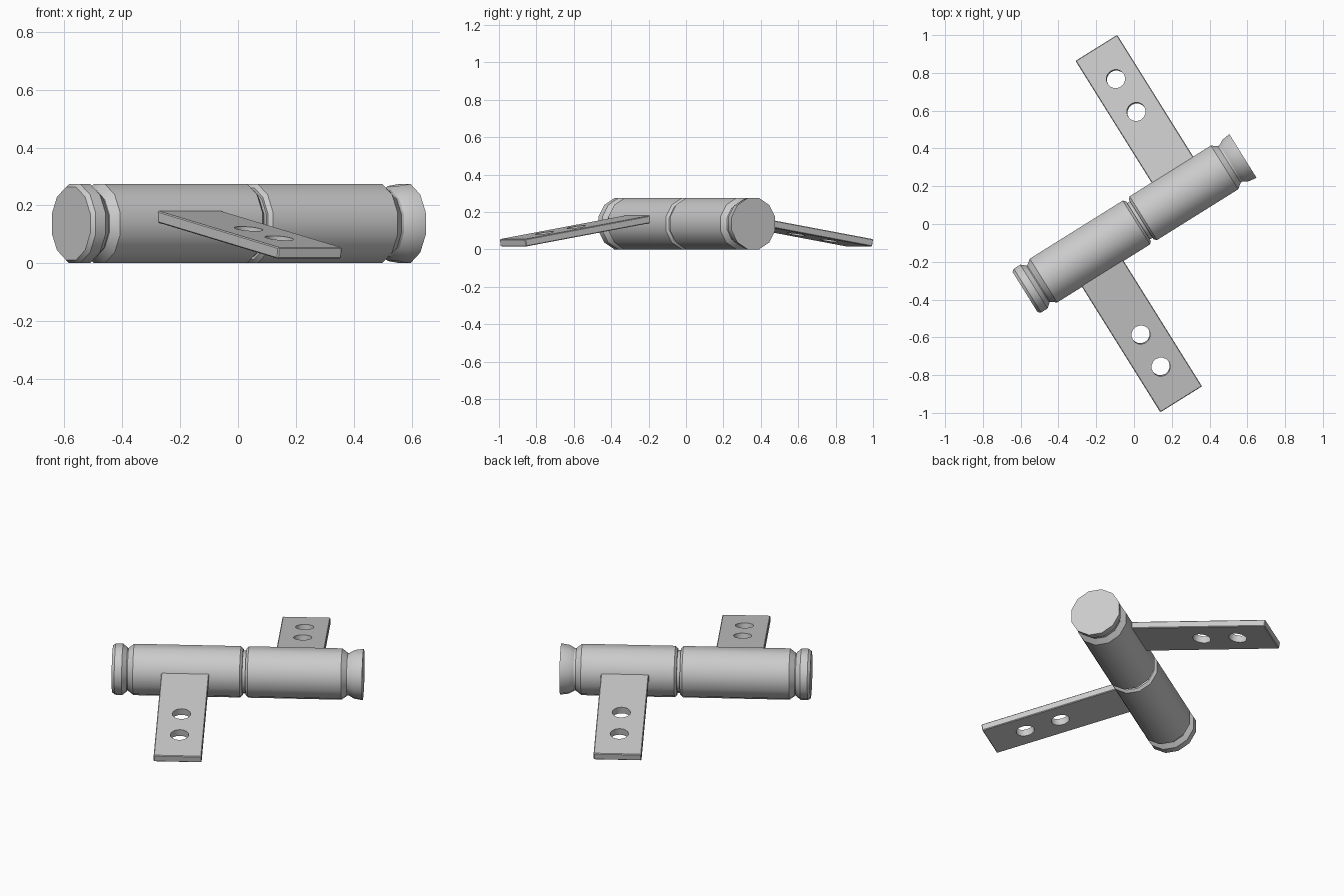
import bpy, bmesh
from math import pi, cos, sin, radians, atan
from mathutils import Matrix

if "Cube" in bpy.data.objects:
    bpy.data.objects.remove(bpy.data.objects["Cube"])

TURN = Matrix.Rotation(radians(32), 4, 'Z')   # whole hinge is turned about z
AXIS_Z = 0.1375
SIDES = 12


def make_object(name, bm):
    bmesh.ops.recalc_face_normals(bm, faces=bm.faces[:])
    mesh = bpy.data.meshes.new(name)
    bm.to_mesh(mesh)
    bm.free()
    ob = bpy.data.objects.new(name, mesh)
    bpy.context.collection.objects.link(ob)
    return ob


def activate(ob):
    bpy.ops.object.select_all(action='DESELECT')
    ob.select_set(True)
    bpy.context.view_layer.objects.active = ob


def lathe(name, profile):
    """Closed turned part along x from (position, radius) pairs."""
    bm = bmesh.new()
    rings = []
    for x, r in profile:
        angles = [2 * pi * (i + 0.5) / SIDES for i in range(SIDES)]
        rings.append([bm.verts.new((x, r * cos(a), r * sin(a))) for a in angles])
    for a, b in zip(rings, rings[1:]):
        for i in range(SIDES):
            j = (i + 1) % SIDES
            bm.faces.new((a[i], a[j], b[j], b[i]))
    bm.faces.new(rings[0])
    bm.faces.new(rings[-1])
    ob = make_object(name, bm)
    ob.matrix_world = TURN @ Matrix.Translation((0, 0, AXIS_Z))
    activate(ob)
    bpy.ops.object.shade_smooth_by_angle(angle=radians(33))


def leaf(name, u, side, end, holes):
    """Drilled strap sloping down from the barrel; side is +1 or -1 in y."""
    slope, thick, start = 0.16, 0.04, 0.06
    tilt = atan(slope)
    length = (end - start) / cos(tilt)
    # local frame: y runs along the strap, origin on its top tip edge
    bm = bmesh.new()
    bmesh.ops.create_cube(bm, size=1, matrix=Matrix.Translation((0, -side * length / 2, -thick / 2))
                          @ Matrix.Diagonal((0.26, length, thick, 1)))
    bmesh.ops.bevel(bm, geom=bm.edges[:], offset=0.004, segments=1, affect='EDGES')
    ob = make_object(name, bm)
    # screw holes
    bm = bmesh.new()
    for v in holes:
        y = -side * (end - v) / cos(tilt)
        bmesh.ops.create_cone(bm, cap_ends=True, segments=16, radius1=0.05, radius2=0.05,
                              depth=0.2, matrix=Matrix.Translation((0, y, 0)))
    cutter = make_object(name + "_cutter", bm)
    cutter.hide_render = True
    mod = ob.modifiers.new("holes", 'BOOLEAN')
    mod.object = cutter
    mod.operation = 'DIFFERENCE'
    mod.solver = 'EXACT'
    activate(ob)
    bpy.ops.object.modifier_apply(modifier=mod.name)
    bpy.data.objects.remove(cutter)
    ob.matrix_world = (TURN @ Matrix.Translation((u, side * end, 0.055))
                       @ Matrix.Rotation(-side * tilt, 4, 'X'))
    bpy.ops.object.shade_smooth_by_angle(angle=radians(30))


# turned parts along the hinge axis
R = 0.1415
lathe("left_cap", [(-0.68, 0.13), (-0.665, R), (-0.625, R), (-0.60, 0.12)])
lathe("left_barrel", [(-0.595, 0.118), (-0.565, R), (0.015, R), (0.028, 0.128)])
lathe("right_barrel", [(0.045, 0.128), (0.058, R), (0.565, R), (0.595, 0.118)])
lathe("right_cap", [(0.60, 0.115), (0.632, 0.134), (0.68, R)])
lathe("hinge_pin", [(-0.65, 0.118), (0.65, 0.118)])

# mounting straps
leaf("front_leaf", -0.28, -1, 0.92, (0.517, 0.717))
leaf("back_leaf", 0.325, 1, 0.897, (0.498, 0.703))
